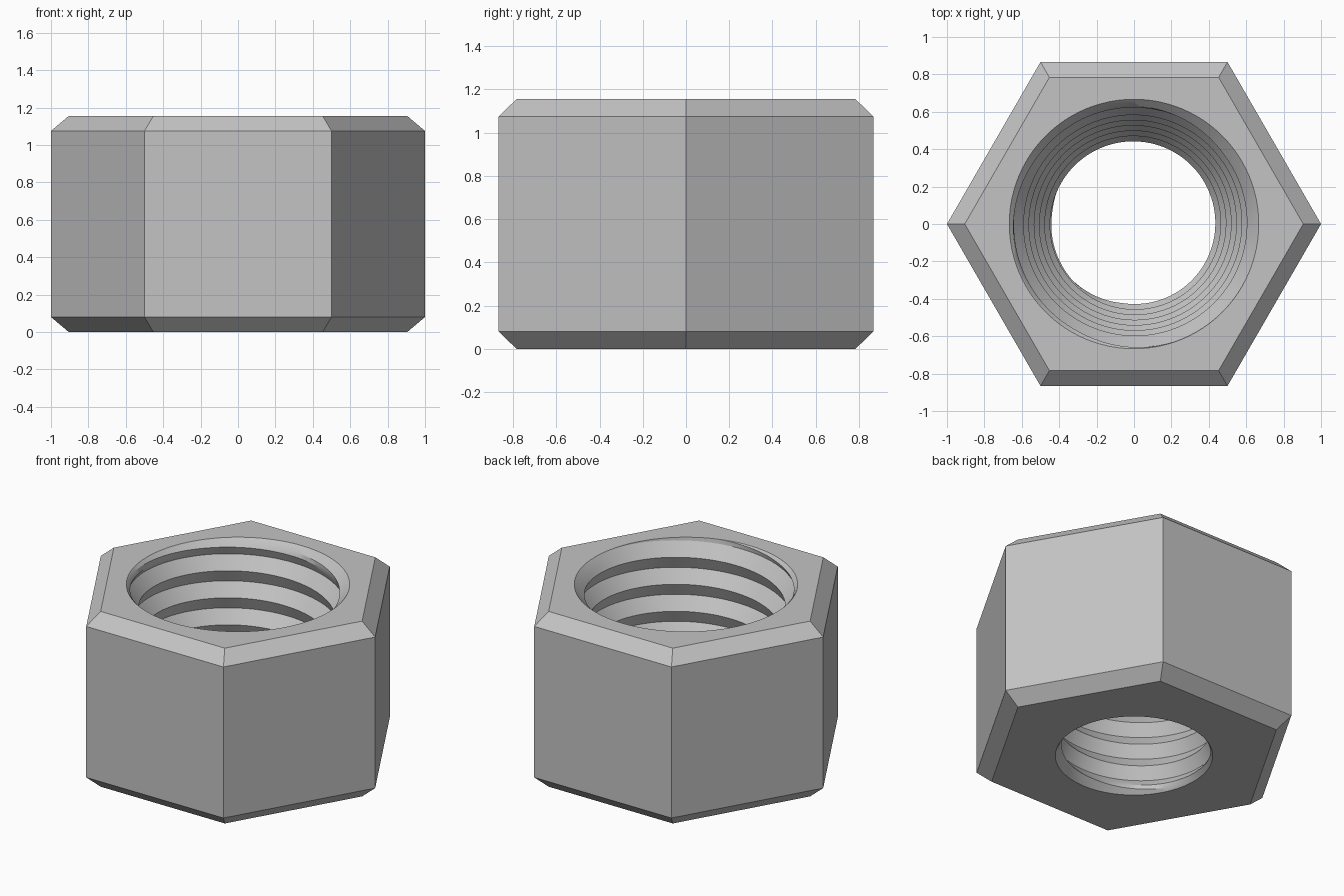
import bpy
import bmesh
from math import cos, sin, pi, radians

cube = bpy.data.objects.get("Cube")
if cube:
    bpy.data.objects.remove(cube, do_unlink=True)

HEIGHT = 1.155
BEVEL = 0.08
INSET = 0.905          # corner radius of the bevelled end faces
SEGMENTS = 96
PITCH = 0.165
DEPTH = 0.05
STEPS = 6              # rows per thread turn
CREST_BOTTOM, CREST_TOP = 0.42, 0.617
CREST_PHASE = 1.135 - PITCH * 125 / 360

steel = bpy.data.materials.new("steel grey")
steel.use_nodes = True
grey = (0.55, 0.55, 0.55, 1)
steel.diffuse_color = grey
steel.node_tree.nodes["Principled BSDF"].inputs["Base Color"].default_value = grey

bm = bmesh.new()


def polar(radius, angle, z):
    return bm.verts.new((radius * cos(angle), radius * sin(angle), z))


def bore_radius(z, angle):
    """Tapered V thread, opened by a small chamfer at each end."""
    crest = CREST_BOTTOM + (CREST_TOP - CREST_BOTTOM) * z / HEIGHT
    turn = (z - CREST_PHASE) / PITCH - angle / (2 * pi)
    thread = crest + DEPTH * 2 * abs(turn - round(turn))
    lower = CREST_BOTTOM + DEPTH - z
    upper = CREST_TOP + DEPTH - (HEIGHT - z)
    return max(thread, lower, upper)


# Hexagonal body with bevelled ends
profile = [(INSET, 0), (1, BEVEL), (1, HEIGHT - BEVEL), (INSET, HEIGHT)]
rings = [[polar(r, i * pi / 3, z) for i in range(6)] for r, z in profile]
for low, high in zip(rings, rings[1:]):
    for i in range(6):
        j = (i + 1) % 6
        bm.faces.new((low[i], low[j], high[j], high[i]))

# End faces around the bore
arc = SEGMENTS // 6
for ring, z, rim in ((rings[0], 0, CREST_BOTTOM + DEPTH),
                     (rings[-1], HEIGHT, CREST_TOP + DEPTH)):
    for i in range(6):
        inner = [polar(rim, 2 * pi * (i * arc + k) / SEGMENTS, z)
                 for k in range(arc, -1, -1)]
        corners = [ring[i], ring[(i + 1) % 6]] + inner
        bm.faces.new(corners if z else corners[::-1])

# Threaded bore, with rows that follow the helix
first = CREST_PHASE - PITCH * (int(CREST_PHASE / PITCH) + 3)
rows = int((HEIGHT - first) / PITCH + 3) * STEPS
columns = []
for c in range(SEGMENTS + 1):
    angle = 2 * pi * c / SEGMENTS
    column = []
    for k in range(rows + 1):
        z = first + PITCH * (k / STEPS + c / SEGMENTS)
        z = min(max(z, 0), HEIGHT)
        column.append(polar(bore_radius(z, angle), angle, z))
    columns.append(column)
for a, b in zip(columns, columns[1:]):
    for k in range(rows):
        bm.faces.new((a[k], a[k + 1], b[k + 1], b[k]))

bmesh.ops.remove_doubles(bm, verts=bm.verts, dist=0.0002)
mesh = bpy.data.meshes.new("hex_nut")
bm.to_mesh(mesh)
bm.free()
mesh.materials.append(steel)

nut = bpy.data.objects.new("hex_nut", mesh)
bpy.context.collection.objects.link(nut)
bpy.ops.object.select_all(action="DESELECT")
nut.select_set(True)
bpy.context.view_layer.objects.active = nut
bpy.ops.object.shade_smooth_by_angle(angle=radians(28))
